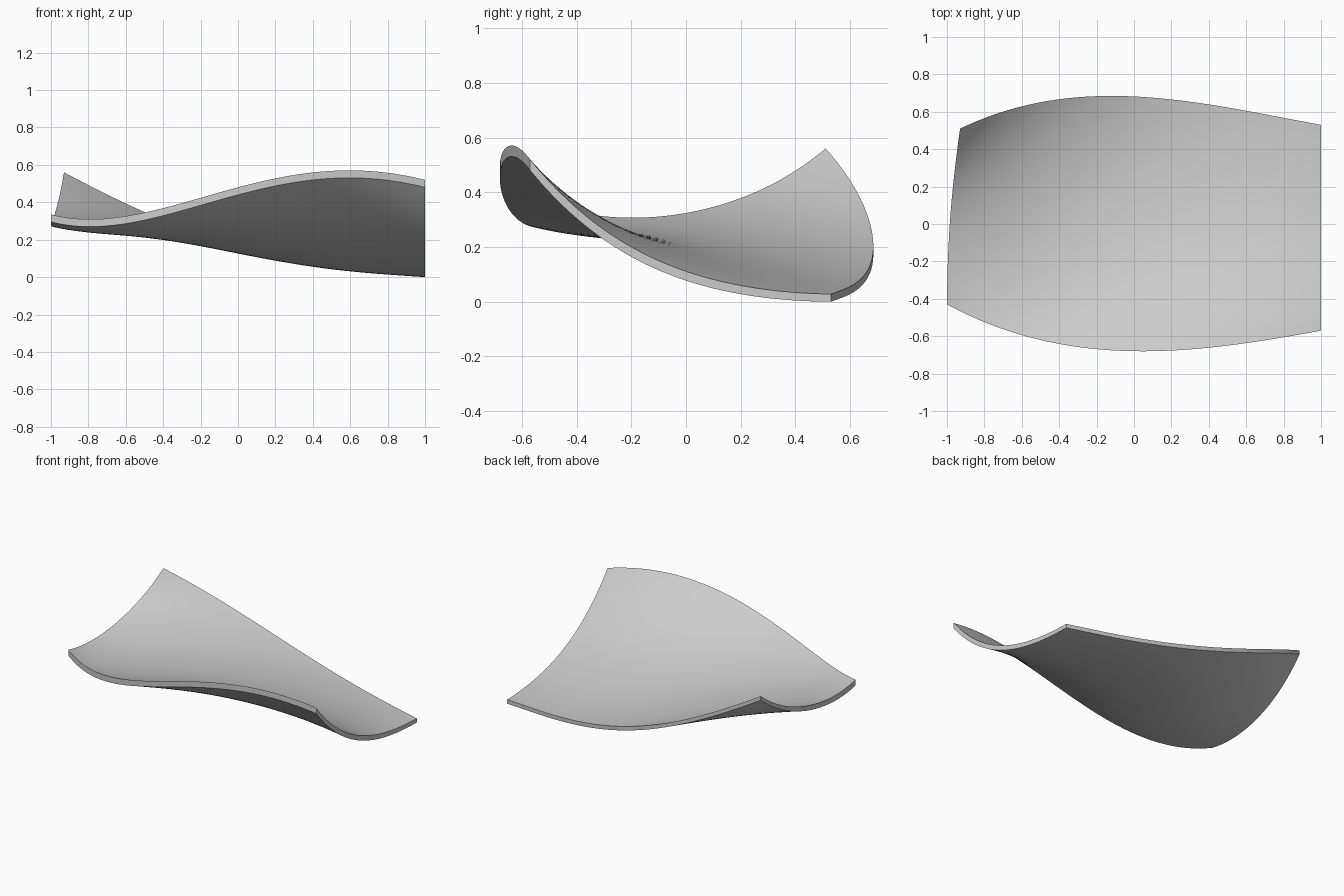
import bpy
import bmesh
from mathutils import Vector

cube = bpy.data.objects.get("Cube")
if cube:
    bpy.data.objects.remove(cube, do_unlink=True)


def smooth_curve(points):
    """Return a smooth curve through evenly spaced control points, t in 0..1."""
    pts = [Vector(p) for p in points]
    last = len(pts) - 1

    def at(t):
        s, total = t * last, Vector((0, 0, 0))
        for i, p in enumerate(pts):
            weight = 1.0
            for k in range(last + 1):
                if k != i:
                    weight *= (s - k) / (i - k)
            total += p * weight
        return total
    return at


# Four rim curves of the twisted panel
front = smooth_curve([(-1, -.43, .335), (-.5, -.62, .345), (0, -.68, .48),
                      (.5, -.65, .568), (1, -.57, .52)])
back = smooth_curve([(-.93, .51, .56), (-.447, .66, .325), (.035, .68, .158),
                     (.517, .62, .068), (1, .53, .028)])
right = smooth_curve([(-1, -.43, .335), (-.995, -.195, .307), (-.982, .04, .332),
                      (-.96, .275, .41), (-.93, .51, .56)])
left = smooth_curve([(1, -.57, .52), (1, -.295, .26), (1, -.02, .118),
                     (1, .255, .05), (1, .53, .028)])


def surface(u, v):
    """Blend the four rims into one surface, slightly raised inside."""
    across = right(v).lerp(left(v), u)
    along = front(u).lerp(back(u), v)
    corners = front(0).lerp(front(1), u).lerp(back(0).lerp(back(1), u), v)
    p = across + along - corners
    p.z += 1.3 * u * (1 - u) ** 3 * v * (1 - v)
    return p


def drop(v):
    """Vertical thickness, larger at the front."""
    return Vector((0, 0, .04 + (.028 - .04) * v))


# Upper and lower skins
NU, NV = 64, 44
bm = bmesh.new()
top, bottom = {}, {}
for i in range(NU + 1):
    for j in range(NV + 1):
        p = surface(i / NU, j / NV)
        top[i, j] = bm.verts.new(p)
        bottom[i, j] = bm.verts.new(p - drop(j / NV))
for i in range(NU):
    for j in range(NV):
        ring = [(i, j), (i + 1, j), (i + 1, j + 1), (i, j + 1)]
        bm.faces.new([top[k] for k in ring])
        bm.faces.new([bottom[k] for k in reversed(ring)])

# Upright rim joining the skins
loop = ([(i, 0) for i in range(NU)] + [(NU, j) for j in range(NV)]
        + [(i, NV) for i in range(NU, 0, -1)] + [(0, j) for j in range(NV, 0, -1)])
for a, b in zip(loop, loop[1:] + loop[:1]):
    bm.faces.new([top[b], top[a], bottom[a], bottom[b]])

mesh = bpy.data.meshes.new("curved_panel")
bm.to_mesh(mesh)
bm.free()
panel = bpy.data.objects.new("curved_panel", mesh)
bpy.context.collection.objects.link(panel)

# Plain grey material
grey = bpy.data.materials.new("light_grey")
grey.use_nodes = True
colour = (.6, .6, .6, 1)
grey.diffuse_color = colour
grey.node_tree.nodes["Principled BSDF"].inputs["Base Color"].default_value = colour
mesh.materials.append(grey)

# Smooth skins with crisp rims
bpy.ops.object.select_all(action="DESELECT")
panel.select_set(True)
bpy.context.view_layer.objects.active = panel
bpy.ops.object.shade_smooth_by_angle()
